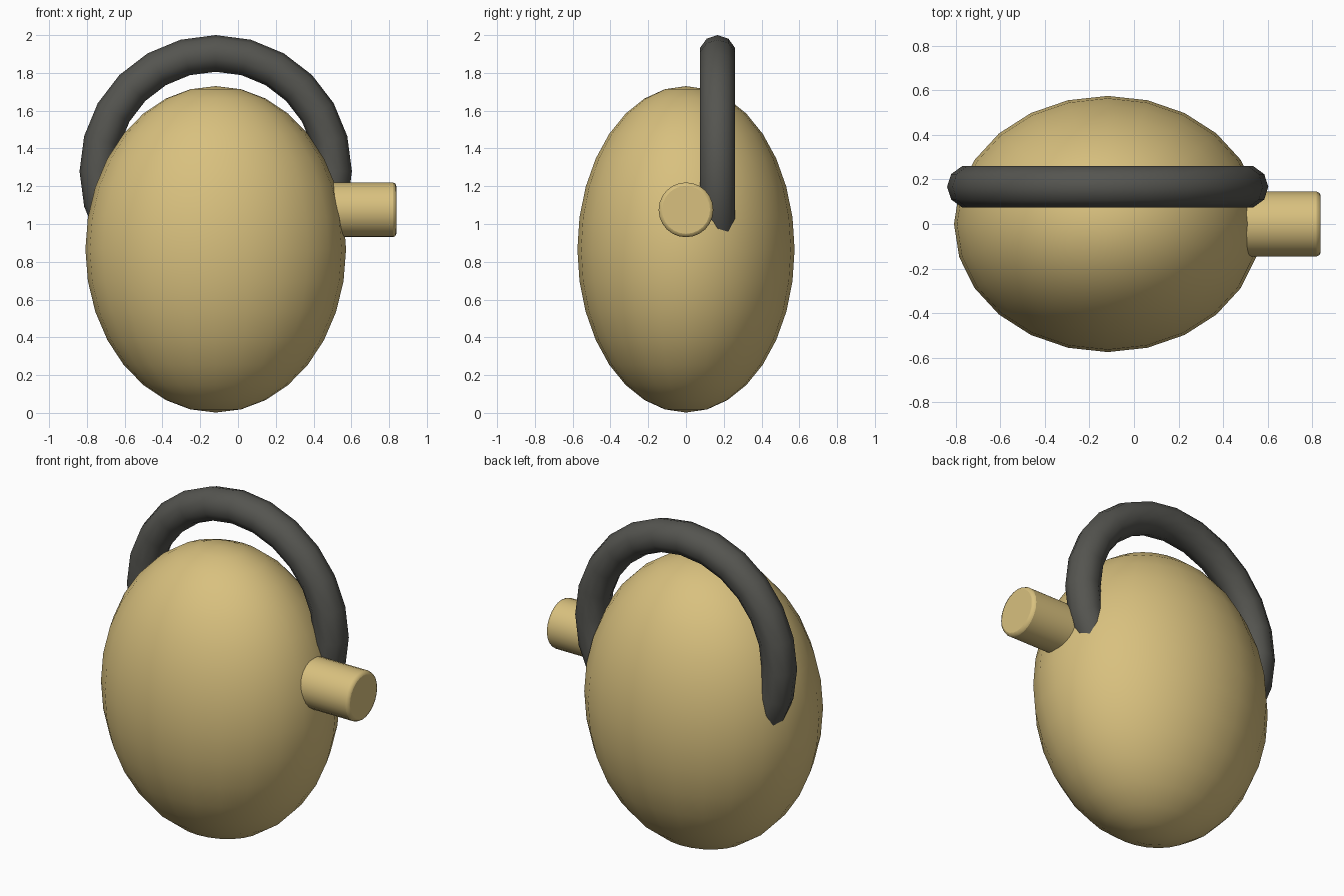
import bpy
import math

if "Cube" in bpy.data.objects:
    bpy.data.objects.remove(bpy.data.objects["Cube"])

CX = -0.118  # body and handle share this axis


def material(name, colour):
    mat = bpy.data.materials.new(name)
    mat.diffuse_color = (*colour, 1)
    mat.use_nodes = True
    mat.node_tree.nodes["Principled BSDF"].inputs["Base Color"].default_value = mat.diffuse_color
    return mat


def finish(name, mat):
    obj = bpy.context.object
    obj.name = name
    obj.data.materials.append(mat)
    return obj


clay = material("tan", (0.69, 0.53, 0.21))
dark = material("dark_grey", (0.09, 0.09, 0.08))

# Egg-shaped body
bpy.ops.mesh.primitive_uv_sphere_add(segments=24, ring_count=16, radius=1,
                                     location=(CX, 0, 0.866))
body = finish("body", clay)
body.scale = (0.69, 0.575, 0.864)
bpy.ops.object.transform_apply(location=False, rotation=False, scale=True)
bpy.ops.object.shade_smooth()

# Ring handle, its lower half sunk into the body
bpy.ops.mesh.primitive_torus_add(major_segments=24, minor_segments=10,
                                 major_radius=0.624, minor_radius=0.097,
                                 location=(CX, 0.167, 1.279),
                                 rotation=(math.pi / 2, 0, 0))
finish("handle", dark)
bpy.ops.object.shade_smooth()

# Short spout with a softened rim
x0, x1 = 0.40, 0.838
bpy.ops.mesh.primitive_cylinder_add(vertices=24, radius=0.145, depth=x1 - x0,
                                    location=((x0 + x1) / 2, 0, 1.075),
                                    rotation=(0, math.pi / 2, 0))
spout = finish("spout", clay)
bevel = spout.modifiers.new("rim", 'BEVEL')
bevel.width = 0.018
bevel.segments = 2
bevel.limit_method = 'ANGLE'
bevel.angle_limit = math.radians(40)
bpy.ops.object.shade_smooth_by_angle(angle=math.radians(40))
